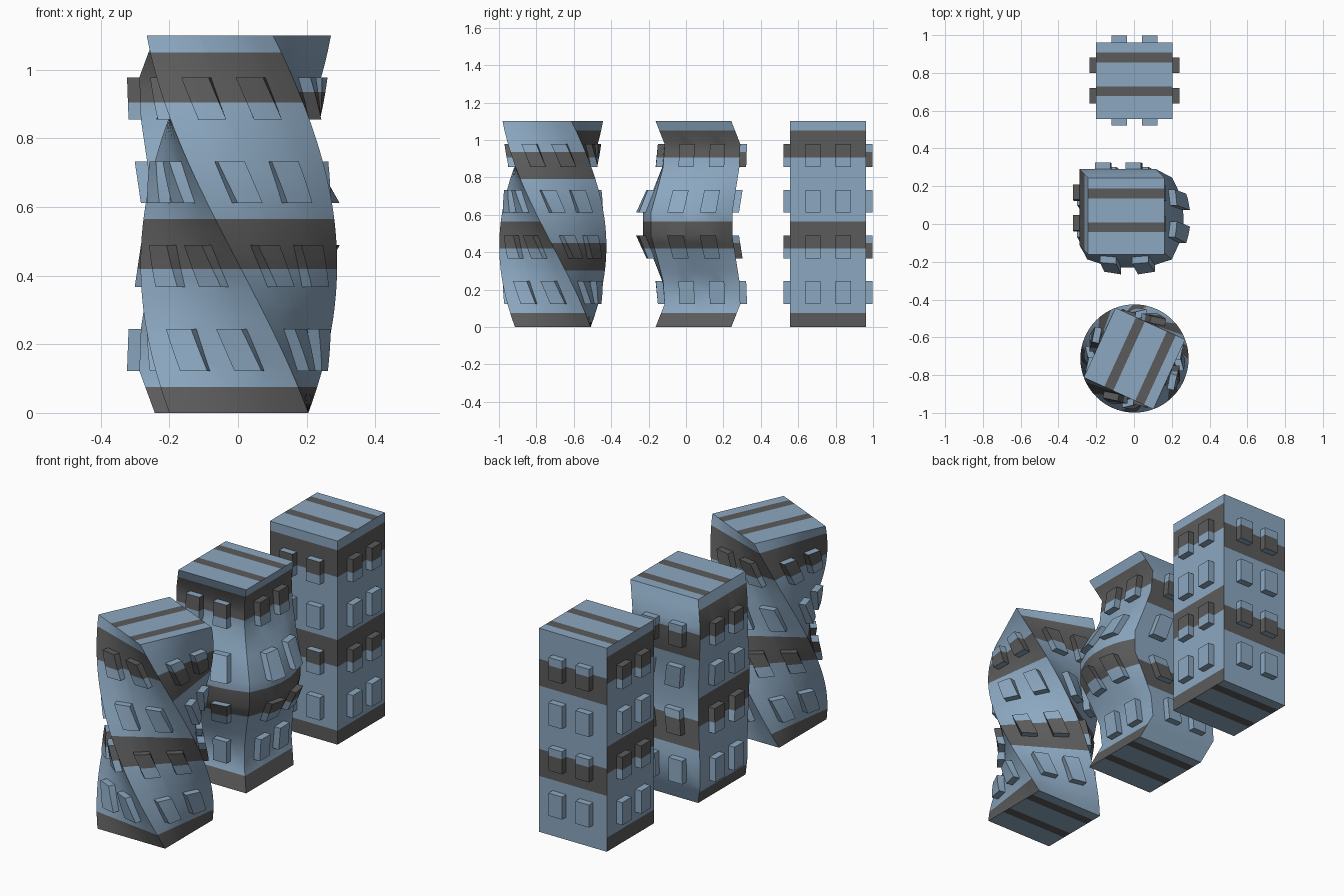
import bpy, bmesh, math
from mathutils import Vector

if "Cube" in bpy.data.objects:
    bpy.data.objects.remove(bpy.data.objects["Cube"])

H, R = 1.1, 0.2025            # tower height and half width
CELL, ROW = 2 * R / 5, H / 9  # facade grid, alternate cells become windows
DEPTH = 0.036
BANDS_A = [(-0.07, 0.075), (0.42, 0.565), (0.905, 1.05)]  # left, right, front
BANDS_B = [(0.302, 0.448), (0.79, 0.935)]                 # back
STRIPES = [(-0.083, -0.031), (0.096, 0.148)]              # roof and base


def material(name, rgb):
    m = bpy.data.materials.new(name)
    m.diffuse_color = (*rgb, 1)
    m.use_nodes = True
    m.node_tree.nodes["Principled BSDF"].inputs["Base Color"].default_value = m.diffuse_color
    return m


BLUE = material("facade_blue", (0.262, 0.39, 0.53))
DARK = material("band_grey", (0.105, 0.105, 0.105))


def cut(bm, axis, values):
    for v in values:
        co, no = Vector(), Vector()
        co[axis], no[axis] = v, 1
        bmesh.ops.bisect_plane(bm, geom=bm.verts[:] + bm.edges[:] + bm.faces[:],
                               dist=1e-5, plane_co=co, plane_no=no)


def inside(v, ranges):
    return any(a < v < b for a, b in ranges)


def tower(name, centre, deform, fine):
    bm = bmesh.new()
    bmesh.ops.create_cube(bm, size=1)
    for v in bm.verts:
        v.co = Vector((v.co.x * 2 * R, v.co.y * 2 * R, (v.co.z + 0.5) * H))
    tag = bm.faces.layers.int.new("side")
    side = [-R + CELL * i for i in range(1, 5)]
    cut(bm, 0, side)
    cut(bm, 1, side)
    cut(bm, 2, [ROW * i for i in range(1, 9)])
    bm.normal_update()

    # tag the walls: 0 left/right, 1 front, 2 back, 3 roof and base
    windows = []
    for f in bm.faces:
        n, c = f.normal, f.calc_center_median()
        f[tag] = 3 if abs(n.z) > .5 else 0 if abs(n.x) > .5 else 1 if n.y < 0 else 2
        u = c.y if f[tag] == 0 else c.x
        if f[tag] < 3 and int((u + R) / CELL) % 2 and int(c.z / ROW) % 2:
            windows.append(f)

    # projecting windows
    out = bmesh.ops.extrude_discrete_faces(bm, faces=windows)["faces"]
    for f in out:
        step = f.normal.copy() * DEPTH
        for v in f.verts:
            v.co += step
    bm.normal_update()
    for f in bm.faces:
        c = f.calc_center_median()
        if abs(f.normal.z) > .5 and 0.01 < c.z < H - 0.01:
            f[tag] = 4 if max(abs(c.x), 0) > R else 5

    # cut the colour borders and extra rows for bending
    cut(bm, 2, [z for r in BANDS_A + BANDS_B for z in r if 0 < z < H])
    cut(bm, 1, [y for r in STRIPES for y in r])
    cut(bm, 2, [ROW * (i + k / fine) for i in range(9) for k in range(1, fine)])
    for f in bm.faces:
        c, t = f.calc_center_median(), f[tag]
        if t == 3:
            dark = inside(c.y, STRIPES)
        elif t == 5:
            dark = False
        else:
            dark = inside(c.z, BANDS_B if t == 2 else BANDS_A)
        f.material_index = int(dark)

    for v in bm.verts:
        v.co = deform(v.co)
    bm.normal_update()
    me = bpy.data.meshes.new(name)
    bm.to_mesh(me)
    bm.free()
    me.materials.append(BLUE)
    me.materials.append(DARK)
    ob = bpy.data.objects.new(name, me)
    ob.location = (*centre, 0)
    bpy.context.collection.objects.link(ob)
    bpy.ops.object.select_all(action='DESELECT')
    ob.select_set(True)
    bpy.context.view_layer.objects.active = ob
    bpy.ops.object.shade_smooth_by_angle(angle=math.radians(30))


def straight(p):
    return p


def twisted(p):
    a = -2.0 * p.z / H
    return Vector((p.x * math.cos(a) - p.y * math.sin(a),
                   p.x * math.sin(a) + p.y * math.cos(a), p.z))


def sample(table, z):
    t = min(max(z / ROW, 0), 8.9999)
    i = int(t)
    return table[i] + (table[i + 1] - table[i]) * (t - i)


SHIFT = [0, 1, .9, .5, .1, .1, .5, .9, 1, 0]     # lean to the back left
BULGE = [0, 0, .1, .5, 1, 1, .5, .1, 0, 0]       # swelling to the front right


def wavy(p):
    s, b = sample(SHIFT, p.z), sample(BULGE, p.z)
    u, v = max(-1, min(1, p.x / R)), max(-1, min(1, p.y / R))
    dx = -0.045 * s + 0.105 * b * (1 - 0.6 * v * v) * (u + 1) / 2
    dy = 0.048 * s - 0.075 * b * (1 - 0.6 * u * u) * (1 - v) / 2
    return Vector((p.x + dx, p.y + dy, p.z))


tower("twisted_tower", (0.0025, -0.712), twisted, 4)
tower("wavy_tower", (-0.04, 0.04), wavy, 1)
tower("straight_tower", (0.0025, 0.7595), straight, 1)
